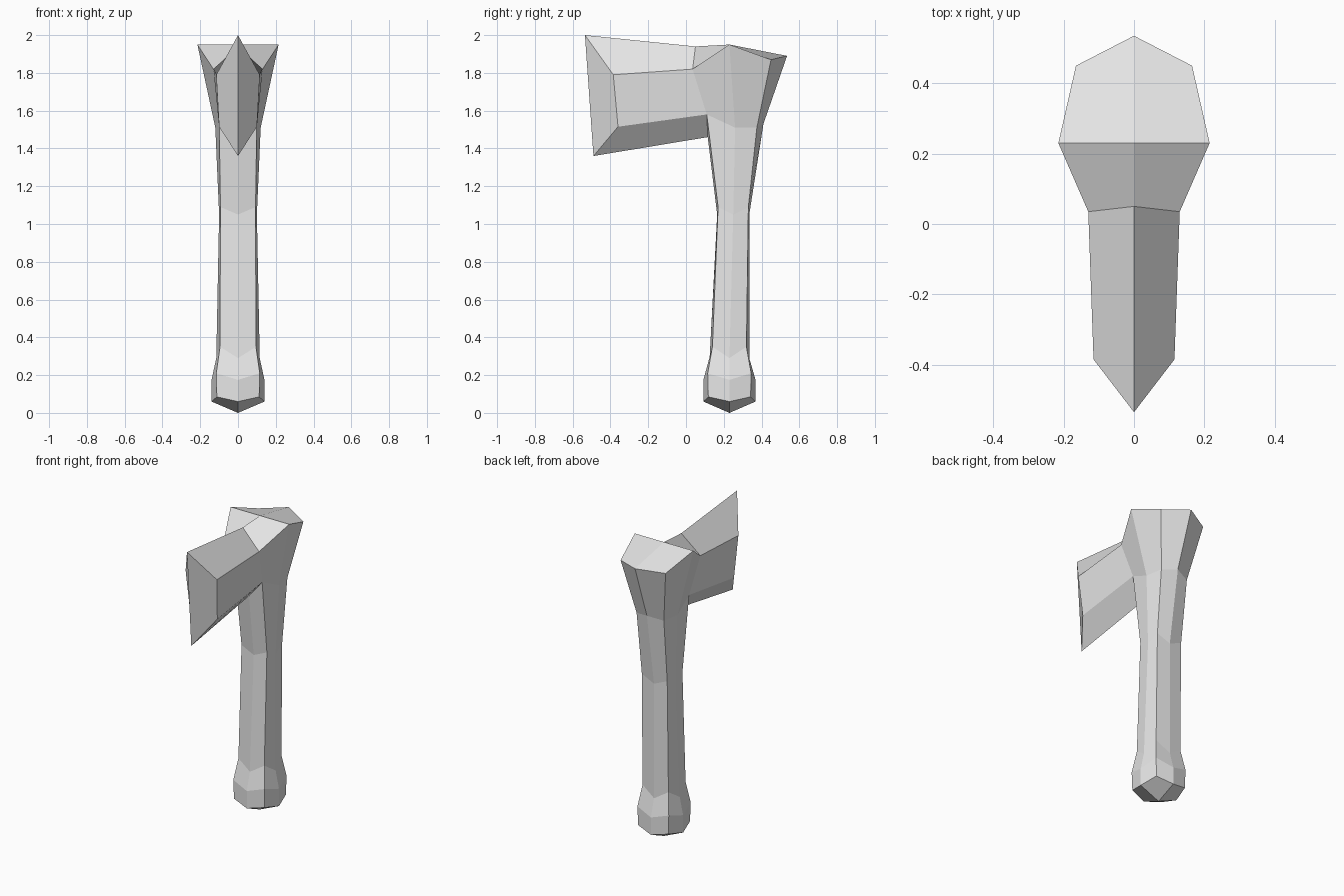
import bpy
import bmesh

default = bpy.data.objects.get("Cube")
if default:
    bpy.data.objects.remove(default, do_unlink=True)

# One plain grey for the whole tool
grey = bpy.data.materials.new("light_grey")
grey.use_nodes = True
colour = (0.8, 0.8, 0.8, 1.0)
grey.diffuse_color = colour
grey.node_tree.nodes["Principled BSDF"].inputs["Base Color"].default_value = colour

AXIS_Y = 0.23


def loft(bm, lower, upper, skip=()):
    """Bridge two open half rings with quads, leaving out the skipped spans."""
    for i in range(len(lower) - 1):
        if i not in skip:
            bm.faces.new((lower[i], lower[i + 1], upper[i + 1], upper[i]))


def add_points(bm, points):
    return [bm.verts.new(p) for p in points]


def half_ring(z_mid, z_corner, x_side, x_corner, y_centre, y_mid, y_corner):
    """Left half of a rounded square ring, running from front to back."""
    return [
        (0, y_centre - y_mid, z_mid),
        (x_corner, y_centre - y_corner, z_corner),
        (x_side, y_centre, z_mid),
        (x_corner, y_centre + y_corner, z_corner),
        (0, y_centre + y_mid, z_mid),
    ]


def finish(bm, name):
    """Turn the half mesh into a mirrored, flat shaded object."""
    mesh = bpy.data.meshes.new(name)
    bm.to_mesh(mesh)
    bm.free()
    mesh.materials.append(grey)
    obj = bpy.data.objects.new(name, mesh)
    bpy.context.collection.objects.link(obj)
    mirror = obj.modifiers.new("mirror", "MIRROR")
    mirror.use_clip = True
    mirror.merge_threshold = 0.0001
    return obj


# Points shared by the head and the root of the blade, top to bottom
blade_root = [(0, 0.05, 1.94), (0.13, 0.035, 1.82),
              (0.1, 0.11, 1.58), (0, 0.115, 1.46)]

# Handle: pommel, grip, flared neck and head
rings = [
    half_ring(0.06, 0.085, 0.14, 0.112, AXIS_Y, 0.138, 0.112),
    half_ring(0.175, 0.21, 0.14, 0.115, AXIS_Y, 0.138, 0.115),
    half_ring(0.29, 0.35, 0.115, 0.095, AXIS_Y, 0.105, 0.09),
    half_ring(1.05, 1.09, 0.1, 0.093, 0.25, 0.085, 0.08),
    # neck
    [blade_root[3], blade_root[2], (0.12, 0.26, 1.51),
     (0.1, 0.375, 1.51), (0, 0.41, 1.53)],
    # head rim
    [blade_root[0], blade_root[1], (0.215, AXIS_Y, 1.95),
     (0.165, 0.45, 1.87), (0, 0.535, 1.89)],
]
bm = bmesh.new()
loops = [add_points(bm, ring) for ring in rings]
for level, (lower, upper) in enumerate(zip(loops, loops[1:])):
    # the blade covers the front span of the head
    loft(bm, lower, upper, skip=(0,) if level == len(loops) - 2 else ())

# Pointed pommel base and ridged head top
bottom = bm.verts.new((0, AXIS_Y, 0))
top = bm.verts.new((0, AXIS_Y, 1.95))
for start in (0, 2):
    a, b, c = loops[0][start:start + 3]
    bm.faces.new((bottom, c, b, a))
    a, b, c = loops[-1][start:start + 3]
    bm.faces.new((top, a, b, c))
finish(bm, "handle")

# Blade: straight body with a wedge ground down to the cutting edge
bm = bmesh.new()
root = add_points(bm, blade_root)
edge = add_points(bm, [(0, -0.535, 2.0), (0.115, -0.385, 1.79),
                       (0.1, -0.36, 1.515), (0, -0.49, 1.36)])
loft(bm, root, edge)
bm.faces.new((edge[0], edge[3], edge[2], edge[1]))
bmesh.ops.recalc_face_normals(bm, faces=bm.faces)
finish(bm, "blade")
